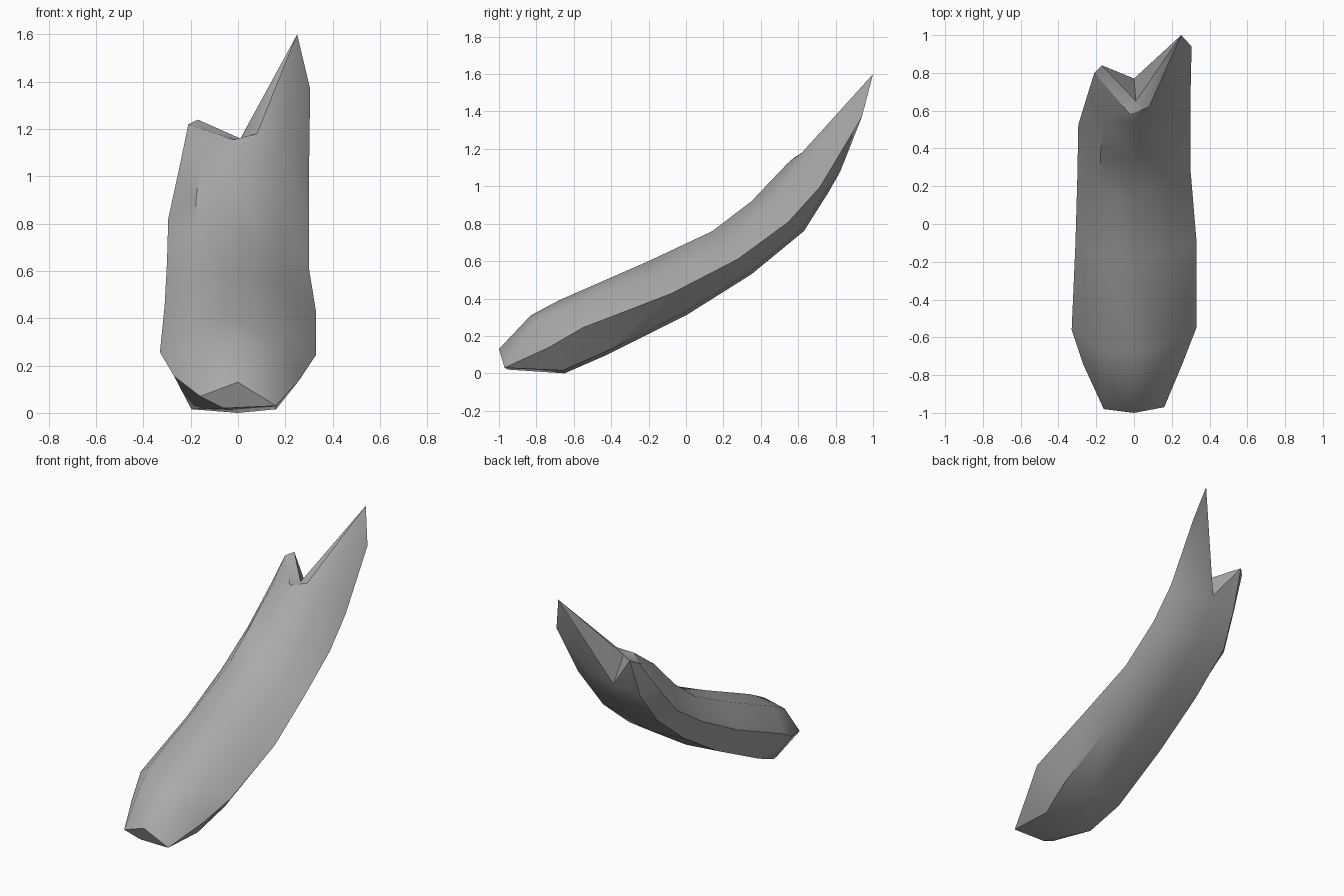
import bpy
import bmesh
import math
from mathutils import Vector

cube = bpy.data.objects.get("Cube")
if cube:
    bpy.data.objects.remove(cube)

# Single stone grey
stone = bpy.data.materials.new("stone_grey")
stone.use_nodes = True
grey = (0.4, 0.4, 0.4, 1)
stone.diffuse_color = grey
stone.node_tree.nodes["Principled BSDF"].inputs["Base Color"].default_value = grey

# Slices along the bend: upper y, z, lower y, z, left and right width,
# depth of left edge, left shoulder and right edge
slices = [
    (-.83, .31, -.65, .0, .26, .27, .55, .12, .5),
    (-.68, .39, -.42, .1, .33, .33, .5, .14, .46),
    (-.2, .6, 0, .31, .33, .31, .6, .24, .5),
    (.14, .76, .35, .53, .3, .3, .65, .4, .52),
    (.35, .92, .63, .76, .3, .295, .7, .28, .62),
    (.54, 1.12, .76, .965, .3, .25, .8, .22, .6),
]


def ring(bm, data):
    """Eight-sided slice, counted from the left edge over the top."""
    uy, uz, ly, lz, left, right, left_edge, shoulder, right_edge = data
    upper, lower = Vector((0, uy, uz)), Vector((0, ly, lz))
    corners = [(left, left_edge), (left * .6, shoulder), (0, 0),
               (-right * .6, .08), (-right, right_edge),
               (-right * .73, .95), (0, 1), (left * .62, .95)]
    points = []
    for x, t in corners:
        p = upper.lerp(lower, t)
        p.x = x
        points.append(bm.verts.new(p))
    return points


bm = bmesh.new()
rings = [ring(bm, s) for s in slices]

# Broken upper rim with a tall spike, a notch and a short spike
rim = [(.305, .94, 1.37), (.25, 1, 1.6), (.08, .62, 1.18), (-.02, .58, 1.155),
       (-.21, .8, 1.22), (-.17, .84, 1.24), (0, .77, 1.01), (.15, .825, 1.08)]
rings.append([bm.verts.new(p) for p in rim])

# Sides
for a, b in zip(rings, rings[1:]):
    for i in range(8):
        j = (i + 1) % 8
        bm.faces.new((a[i], a[j], b[j], b[i]))

# Blunt lower end
nose = [bm.verts.new(p) for p in
        [(.16, -.97, .03), (0, -1, .13), (-.16, -.98, .07), (-.06, -.95, .02)]]
first = rings[0]
for n in range(4):
    before, middle, after = (first[(n * 2 + k) % 8] for k in (-1, 0, 1))
    bm.faces.new((nose[n], middle, before))
    bm.faces.new((nose[n], after, middle))
    bm.faces.new((nose[n], nose[(n + 1) % 4], after))
bm.faces.new(nose)

# Facets closing the notch, fanned around its inner corner
end = rings[-1]
end.append(bm.verts.new((.01, .65, 1.16)))
for facet in [(1, 2, 8), (2, 3, 8), (3, 4, 8), (4, 5, 8), (5, 6, 8),
              (6, 1, 8), (6, 7, 1), (7, 0, 1)]:
    bm.faces.new([end[k] for k in facet])
bmesh.ops.recalc_face_normals(bm, faces=bm.faces)

mesh = bpy.data.meshes.new("stone_shard")
bm.to_mesh(mesh)
bm.free()
mesh.materials.append(stone)
shard = bpy.data.objects.new("stone_shard", mesh)
bpy.context.collection.objects.link(shard)
bpy.context.view_layer.objects.active = shard
shard.select_set(True)
bpy.ops.object.shade_smooth_by_angle(angle=math.radians(42))
